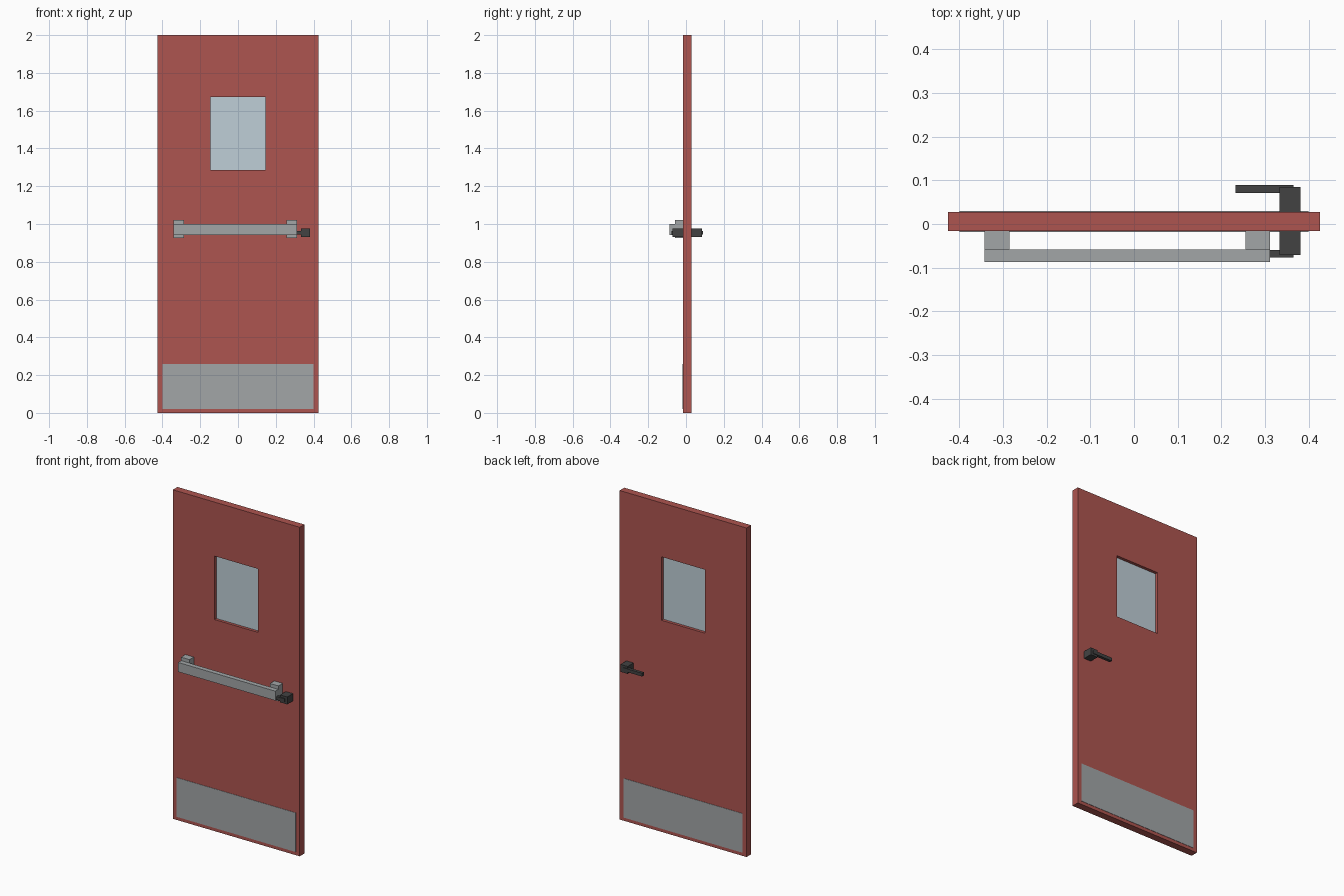
import bpy
import bmesh

if "Cube" in bpy.data.objects:
    bpy.data.objects.remove(bpy.data.objects["Cube"])


def material(name, color):
    m = bpy.data.materials.new(name)
    m.diffuse_color = color
    m.use_nodes = True
    m.node_tree.nodes["Principled BSDF"].inputs["Base Color"].default_value = m.diffuse_color
    return m


def box(name, x, y, z, mat=None):
    """Axis-aligned box from (min, max) ranges."""
    bm = bmesh.new()
    bmesh.ops.create_cube(bm, size=1)
    for v in bm.verts:
        v.co = [r[0] if c < 0 else r[1] for c, r in zip(v.co, (x, y, z))]
    mesh = bpy.data.meshes.new(name)
    bm.to_mesh(mesh)
    bm.free()
    obj = bpy.data.objects.new(name, mesh)
    bpy.context.collection.objects.link(obj)
    if mat:
        mesh.materials.append(mat)
    return obj


red = material("red_paint", (0.42, 0.09, 0.08, 1))
glass = material("pale_glass", (0.52, 0.62, 0.68, 1))
steel = material("brushed_steel", (0.36, 0.38, 0.39, 1))
dark = material("dark_metal", (0.055, 0.055, 0.055, 1))

FRONT, BACK = -0.0165, 0.028
WIN_X, WIN_Z = (-0.146, 0.146), (1.286, 1.672)

# Door leaf with window opening
door = box("door_leaf", (-0.4265, 0.4265), (FRONT, BACK), (0, 2), red)
cutter = box("window_cutter", WIN_X, (-0.2, 0.2), WIN_Z, red)
cutter.hide_render = True
bpy.context.view_layer.objects.active = door
cut = door.modifiers.new("window_opening", "BOOLEAN")
cut.object = cutter
cut.solver = "EXACT"
bpy.ops.object.modifier_apply(modifier=cut.name)
bpy.data.objects.remove(cutter)

# Recessed pane
box("window_pane", WIN_X, (0.001, 0.010), WIN_Z, glass)

# Kick plates on both faces
for side, y in (("front", (FRONT - 0.002, FRONT)), ("back", (BACK, BACK + 0.002))):
    box(f"kick_plate_{side}", (-0.40, 0.40), y, (0.02, 0.258), steel)

# Push bar and its two mounts
box("push_bar", (-0.342, 0.312), (-0.087, -0.058), (0.943, 1.0), steel)
for side, x in (("left", (-0.342, -0.285)), ("right", (0.256, 0.312))):
    box(f"bar_mount_{side}", x, (-0.058, FRONT), (0.927, 1.021), steel)

# Handle spindle through the door, with a lever on each side
box("handle_spindle", (0.333, 0.381), (-0.071, 0.085), (0.932, 0.977), dark)
for side, y in (("front", (-0.077, -0.059)), ("back", (0.071, 0.089))):
    box(f"handle_lever_{side}", (0.233, 0.365), y, (0.944, 0.964), dark)
